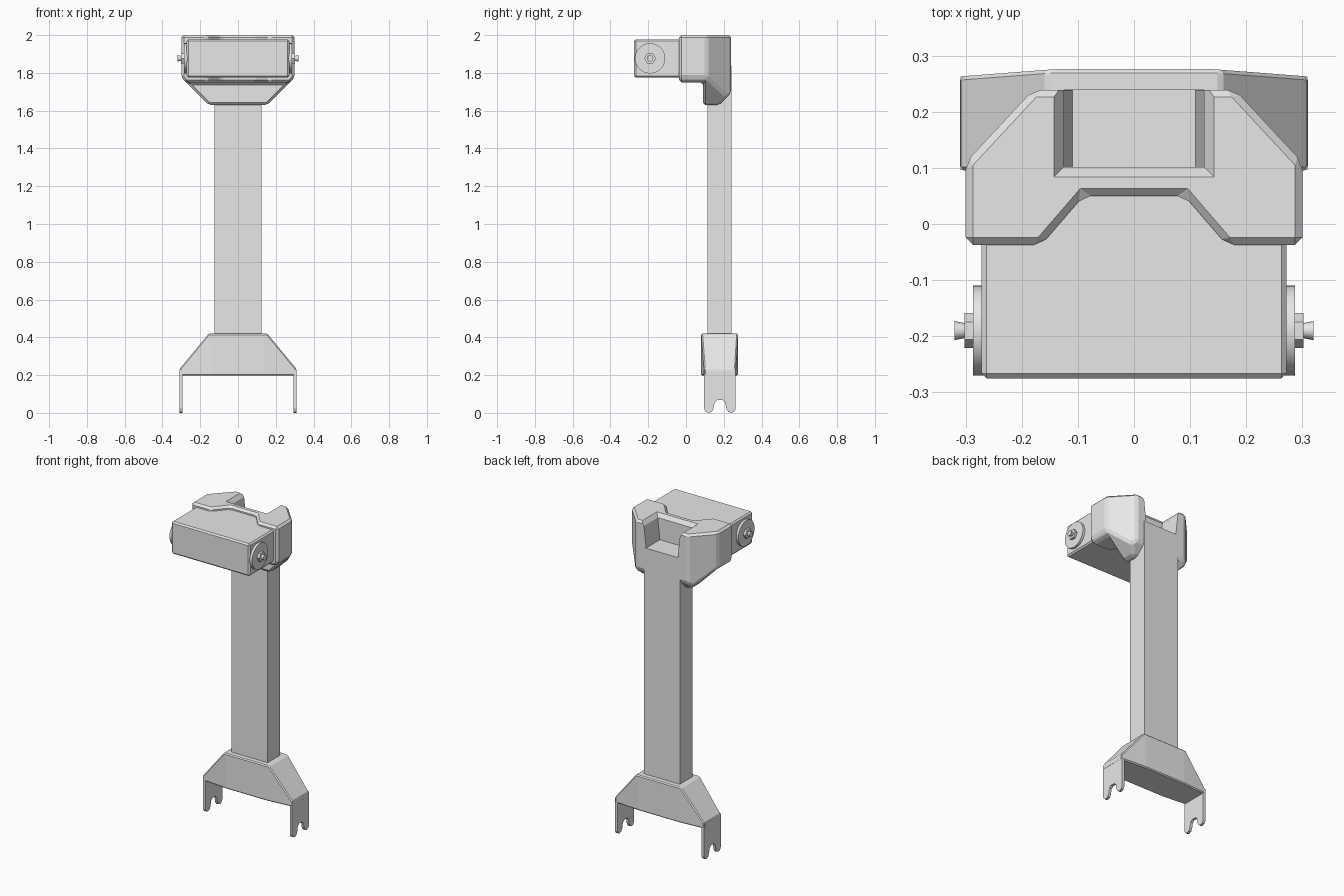
import bpy, bmesh, math
from mathutils import Matrix, Vector

cube = bpy.data.objects.get("Cube")
if cube:
    bpy.data.objects.remove(cube, do_unlink=True)

grey = bpy.data.materials.new("plain grey")
grey.use_nodes = True
grey.diffuse_color = (0.8, 0.8, 0.8, 1)
grey.node_tree.nodes["Principled BSDF"].inputs["Base Color"].default_value = (0.8, 0.8, 0.8, 1)


def finish(name, bm):
    bmesh.ops.recalc_face_normals(bm, faces=bm.faces)
    mesh = bpy.data.meshes.new(name)
    bm.to_mesh(mesh)
    bm.free()
    mesh.materials.append(grey)
    ob = bpy.data.objects.new(name, mesh)
    bpy.context.collection.objects.link(ob)
    return ob


def prism(name, points, axis, lo, hi):
    """Extrude a 2D profile along the x, y or z axis."""
    place = {"x": lambda a, b, t: (t, a, b),
             "y": lambda a, b, t: (a, t, b),
             "z": lambda a, b, t: (a, b, t)}[axis]
    bm = bmesh.new()
    rings = [[bm.verts.new(place(a, b, t)) for a, b in points] for t in (lo, hi)]
    n = len(points)
    for ring in rings:
        bm.faces.new(ring)
    for i in range(n):
        j = (i + 1) % n
        bm.faces.new((rings[0][i], rings[0][j], rings[1][j], rings[1][i]))
    return finish(name, bm)


def box(name, x, y0, y1, z0, z1):
    return prism(name, [(-x, y0), (x, y0), (x, y1), (-x, y1)], "z", z0, z1)


def both(points, centre=0):
    """Close a half outline by mirroring it across its centre line."""
    return points + [(2 * centre - a, b) for a, b in reversed(points)]


def bake(ob, mod):
    with bpy.context.temp_override(object=ob, active_object=ob, selected_objects=[ob]):
        bpy.ops.object.modifier_apply(modifier=mod.name)


def boolean(ob, other, operation):
    mod = ob.modifiers.new("cut", "BOOLEAN")
    mod.operation, mod.solver, mod.object = operation, "EXACT", other
    bpy.context.view_layer.update()
    bake(ob, mod)
    bpy.data.objects.remove(other, do_unlink=True)


def chamfer(ob, width, angle=30):
    mod = ob.modifiers.new("chamfer", "BEVEL")
    mod.width, mod.segments = width, 1
    mod.limit_method, mod.angle_limit = "ANGLE", math.radians(angle)
    bake(ob, mod)


# Column
box("column", 0.125, 0.115, 0.24, 0.38, 1.84)

# Collar: plan outline trimmed by its front and side silhouettes
collar = prism("collar", both([(0.09, 0.05), (0.165, -0.037), (0.3, -0.037),
                               (0.3, 0.11), (0.18, 0.239)]), "z", 1.6, 2.0)
boolean(collar, prism("front_trim", both([(0.155, 1.63), (0.31, 1.785), (0.31, 2.1)]),
                      "y", -0.5, 0.5), "INTERSECT")
boolean(collar, prism("side_trim", [(-0.1, 1.75), (0.09, 1.75), (0.09, 1.63), (0.175, 1.63),
                                    (0.245, 1.7), (0.245, 2.1), (-0.1, 2.1)],
                      "x", -0.5, 0.5), "INTERSECT")
chamfer(collar, 0.013)

# Rear pocket with a flared rim
bm = bmesh.new()
rings = [[bm.verts.new(p) for p in ((-x, y, z), (x, y, z), (x, 0.3, z), (-x, 0.3, z))]
         for x, y, z in ((0.11, 0.102, 1.84), (0.125, 0.102, 1.975),
                         (0.145, 0.082, 2.003), (0.145, 0.082, 2.1))]
bm.faces.new(rings[0])
bm.faces.new(rings[-1])
for low, high in zip(rings, rings[1:]):
    for i in range(4):
        j = (i + 1) % 4
        bm.faces.new((low[i], low[j], high[j], high[i]))
boolean(collar, finish("pocket_cutter", bm), "DIFFERENCE")

# Head block held by the collar
head = box("head_block", 0.272, -0.275, 0.078, 1.775, 1.978)
chamfer(head, 0.009)

# Pivot on each side: disc, hexagonal nut and flared pin
for side, sign in (("left", 1), ("right", -1)):
    for part, sides, r0, r1, x0, x1 in (("disc", 48, 0.08, 0.08, 0.268, 0.287),
                                        ("nut", 6, 0.031, 0.031, 0.285, 0.302),
                                        ("pin", 16, 0.013, 0.017, 0.3, 0.32)):
        bm = bmesh.new()
        bmesh.ops.create_cone(bm, cap_ends=True, segments=sides, radius1=r0, radius2=r1,
                              depth=x1 - x0)
        turn = Matrix.Rotation(sign * math.pi / 2, 4, "Y")
        move = Matrix.Translation((sign * (x0 + x1) / 2, -0.19, 1.877))
        bm.transform(move @ turn)
        ob = finish(f"{side}_pivot_{part}", bm)
        if sides > 6:
            for poly in ob.data.polygons:
                poly.use_smooth = abs(poly.normal.x) < 0.9
            ob.data.set_sharp_from_angle(angle=math.radians(40))

# Foot: plan outline trimmed by its front silhouette
foot = prism("foot", both([(0.14, 0.08), (0.31, 0.096), (0.31, 0.263), (0.14, 0.276)]),
             "z", 0.198, 0.42)
boolean(foot, prism("foot_trim", both([(0.32, 0.1), (0.32, 0.22), (0.155, 0.42)]),
                    "y", -0.5, 0.5), "INTERSECT")
chamfer(foot, 0.015)

# Forked lugs under the foot ends
fork = both([(0.165, 0.068), (0.152, 0.056), (0.145, 0.022), (0.136, 0.006), (0.12, 0.0),
             (0.104, 0.006), (0.096, 0.022), (0.096, 0.23)], 0.1795)
for side, sign in (("left", 1), ("right", -1)):
    prism(f"{side}_fork_lug", fork, "x", sign * 0.293, sign * 0.3095)
